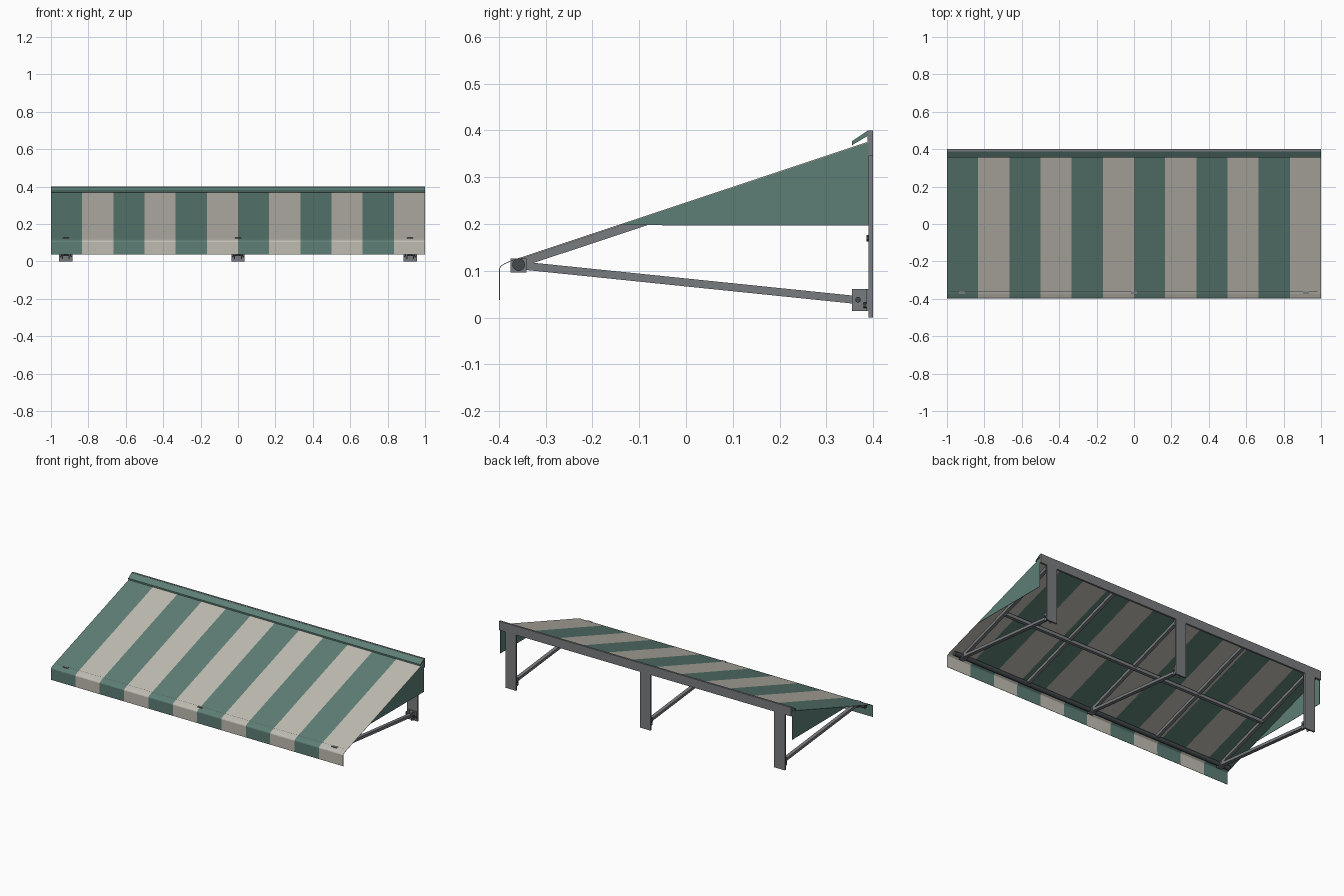
import bpy, bmesh, math
from mathutils import Vector, Matrix

if "Cube" in bpy.data.objects:
    bpy.data.objects.remove(bpy.data.objects["Cube"])


def mat(name, r, g, b):
    m = bpy.data.materials.new(name)
    m.diffuse_color = (r, g, b, 1)
    m.use_nodes = True
    m.node_tree.nodes["Principled BSDF"].inputs["Base Color"].default_value = m.diffuse_color
    return m


GREEN = mat("canvas_green", 0.11, 0.21, 0.18)
CREAM = mat("canvas_cream", 0.52, 0.50, 0.44)
STEEL = mat("steel_grey", 0.19, 0.20, 0.21)
DARK = mat("dark_metal", 0.055, 0.065, 0.07)


def finish(bm, name, *mats):
    bmesh.ops.recalc_face_normals(bm, faces=bm.faces)
    me = bpy.data.meshes.new(name)
    bm.to_mesh(me)
    bm.free()
    ob = bpy.data.objects.new(name, me)
    bpy.context.collection.objects.link(ob)
    for m in mats:
        me.materials.append(m)
    return ob


def box(name, x0, x1, y0, y1, z0, z1, m):
    bm = bmesh.new()
    bmesh.ops.create_cube(bm, size=1)
    for v in bm.verts:
        v.co = Vector(((x0 + x1) / 2 + v.co.x * (x1 - x0),
                       (y0 + y1) / 2 + v.co.y * (y1 - y0),
                       (z0 + z1) / 2 + v.co.z * (z1 - z0)))
    return finish(bm, name, m)


def extrude_yz(name, pts, x0, x1, m):
    """Closed profile in the y-z plane, swept along x."""
    bm = bmesh.new()
    f = bm.faces.new([bm.verts.new((x0, y, z)) for y, z in pts])
    r = bmesh.ops.extrude_face_region(bm, geom=[f])
    for v in r["geom"]:
        if isinstance(v, bmesh.types.BMVert):
            v.co.x = x1
    return finish(bm, name, m)


def bar(name, x, a, b, w, t, m):
    """Rectangular bar in the y-z plane between centre points a and b."""
    a, b = Vector(a), Vector(b)
    d = (b - a).normalized()
    n = Vector((-d.y, d.x)) * t / 2
    return extrude_yz(name, [a + n, b + n, b - n, a - n], x - w / 2, x + w / 2, m)


def rod(name, centre, r, length, axis, m, seg=16):
    bm = bmesh.new()
    rot = Matrix.Rotation(math.pi / 2, 4, 'Y' if axis == 'x' else 'X')
    bmesh.ops.create_cone(bm, cap_ends=True, segments=seg, radius1=r, radius2=r,
                          depth=length, matrix=Matrix.Translation(centre) @ rot)
    ob = finish(bm, name, m)
    for p in ob.data.polygons:
        p.use_smooth = len(p.vertices) == 4 and seg > 8
    return ob


def roof_z(y):
    return 0.128 + (y + 0.355) * (0.376 - 0.128) / 0.745


# striped canvas with rounded front edge and hanging valance
prof = [(0.39, 0.376), (-0.355, 0.128), (-0.375, 0.1215), (-0.389, 0.1155),
        (-0.397, 0.110), (-0.3995, 0.105), (-0.3995, 0.037)]
N = 12
bm = bmesh.new()
cols = [[bm.verts.new((-1 + 2 * i / N, y, z)) for y, z in prof] for i in range(N + 1)]
for i in range(N):
    for j in range(len(prof) - 1):
        f = bm.faces.new((cols[i][j], cols[i][j + 1], cols[i + 1][j + 1], cols[i + 1][j]))
        f.material_index = i % 2
canvas = finish(bm, "striped_canvas", GREEN, CREAM)
sol = canvas.modifiers.new("thickness", 'SOLIDIFY')
sol.thickness = 0.0015

# triangular side canvases
for s, side in ((-1, "left"), (1, "right")):
    tri = [(0.39, roof_z(0.39) - 0.001), (-0.144, 0.1975), (0.39, 0.1965)]
    extrude_yz(side + "_side_canvas", tri, s * 0.998, s * 1.0, GREEN)

# wall header rail and sloping hood
box("header_rail", -1, 1, 0.388, 0.40, 0.345, 0.40, STEEL)
extrude_yz("hood", [(0.39, 0.3995), (0.387, 0.3985), (0.355, 0.377), (0.355, 0.368),
                    (0.359, 0.371), (0.388, 0.388)], -1, 1, GREEN)

# front roller tube and mid purlin
rod("front_tube", (0, -0.358, 0.113), 0.0135, 1.96, 'x', DARK)
box("cross_bar", -0.92, 0.92, -0.012, 0.008, roof_z(0) - 0.03, roof_z(0) - 0.01, STEEL)

# five rafters under the canvas
for i in range(5):
    x = -0.92 + 0.46 * i
    bar("rafter", x, (-0.35, roof_z(-0.35) - 0.0115), (0.389, roof_z(0.389) - 0.0115),
        0.02, 0.018, STEEL)

for x in (-0.92, 0, 0.92):
    # wall post and support arm
    box("wall_post", x - 0.036, x + 0.036, 0.39, 0.40, 0, 0.346, STEEL)
    bar("support_arm", x, (-0.35, 0.111), (0.37, 0.037), 0.022, 0.017, STEEL)
    # lower wall bracket with pivot pin
    for s in (-1, 1):
        box("bracket_cheek", x + s * 0.018 - 0.003, x + s * 0.018 + 0.003,
            0.355, 0.39, 0.014, 0.061, STEEL)
    box("bracket_plate", x - 0.033, x + 0.033, 0.386, 0.391, 0.014, 0.061, STEEL)
    rod("pivot_pin", (x, 0.368, 0.038), 0.006, 0.052, 'x', DARK, 12)
    for s in (-1, 1):
        rod("bracket_bolt", (x + s * 0.027, 0.384, 0.026), 0.006, 0.008, 'y', DARK, 6)
    # upper rafter bracket and post bolts
    for s in (-1, 1):
        box("rafter_bracket", x + s * 0.014 - 0.003, x + s * 0.014 + 0.003,
            0.362, 0.39, 0.325, 0.361, STEEL)
    for z in (0.17, 0.28):
        rod("post_bolt", (x, 0.3885, z), 0.007, 0.006, 'y', DARK, 6)
    # front tube clamp, its top edge showing through the canvas
    box("tube_clamp", x - 0.016, x + 0.016, -0.375, -0.341, 0.096, 0.1265, STEEL)
